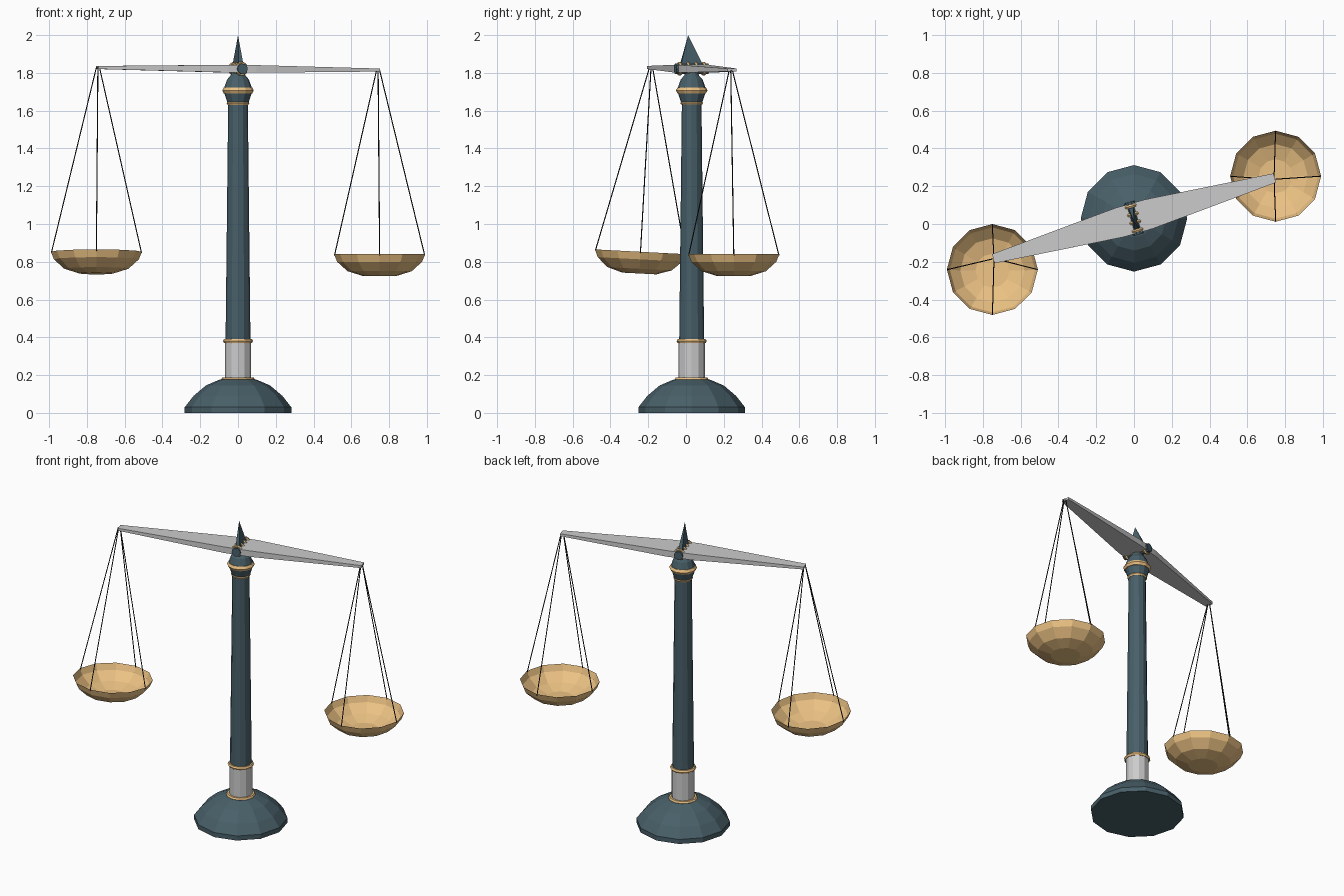
import bpy, bmesh, math
from mathutils import Vector, Matrix

if "Cube" in bpy.data.objects:
    bpy.data.objects.remove(bpy.data.objects["Cube"])

CY = 0.03                      # pillar axis offset in y
YAW = math.radians(16)         # beam heading
TILT = math.radians(0.5)


def mat(name, col):
    m = bpy.data.materials.new(name)
    m.diffuse_color = (*col, 1)
    m.use_nodes = True
    m.node_tree.nodes["Principled BSDF"].inputs["Base Color"].default_value = m.diffuse_color
    return m


DARK = mat("dark_slate", (0.065, 0.115, 0.14))
GOLD = mat("gold", (0.84, 0.54, 0.23))
BLACK = mat("black", (0.015, 0.015, 0.018))


def finish(name, bm, m=None, matrix=None):
    bmesh.ops.recalc_face_normals(bm, faces=bm.faces)
    me = bpy.data.meshes.new(name)
    bm.to_mesh(me)
    bm.free()
    ob = bpy.data.objects.new(name, me)
    bpy.context.collection.objects.link(ob)
    if m:
        me.materials.append(m)
    if matrix:
        ob.matrix_world = matrix
    return ob


def lathe(name, profile, m=None, matrix=None, n=12, caps=(True, True), closed=False):
    bm = bmesh.new()
    rings = [[bm.verts.new((r * math.cos(2 * math.pi * i / n),
                            r * math.sin(2 * math.pi * i / n), z)) for i in range(n)]
             for r, z in profile]
    pairs = list(zip(rings, rings[1:]))
    if closed:
        pairs.append((rings[-1], rings[0]))
    for a, b in pairs:
        for i in range(n):
            j = (i + 1) % n
            bm.faces.new((a[i], a[j], b[j], b[i]))
    if not closed:
        for ring, cap in zip((rings[0], rings[-1]), caps):
            if cap:
                bm.faces.new(ring)
    return finish(name, bm, m, matrix)


def ring(name, R, r, matrix, n=12):
    prof = [(R + r * math.cos(math.pi * k / 3), r * math.sin(math.pi * k / 3)) for k in range(6)]
    lathe(name, prof, GOLD, matrix, n, closed=True)


def at(x, y, z):
    return Matrix.Translation((x, y, z))


# Pillar stack
axis = at(0, CY, 0)
lathe("base", [(.282, 0), (.282, .03), (.235, .09), (.17, .145), (.10, .175), (.07, .18)], DARK, axis)
lathe("lower_collar", [(.07, .17), (.07, .38)], None, axis)
lathe("column", [(.066, .38), (.052, 1.64)], DARK, axis)
lathe("capital", [(.052, 1.63), (.072, 1.69), (.072, 1.725), (.058, 1.765), (.04, 1.785), (.03, 1.81)],
      DARK, axis)
for i, (R, r, z) in enumerate([(.077, .012, .178), (.068, .012, .38), (.05, .010, 1.64), (.066, .018, 1.707)]):
    ring(f"pillar_ring_{i}", R, r, at(0, CY, z))

# Beam: tapered bar, widest in the middle
frame = at(0, CY, 1.822) @ Matrix.Rotation(YAW, 4, 'Z') @ Matrix.Rotation(TILT, 4, 'Y')
bm = bmesh.new()
secs = []
for x, w, h in [(-.775, .025, .008), (-.08, .08, .02), (.08, .08, .02), (.775, .025, .008)]:
    secs.append([bm.verts.new((x, sy * w, sz * h)) for sy, sz in ((-1, -1), (1, -1), (1, 1), (-1, 1))])
for a, b in zip(secs, secs[1:]):
    for i in range(4):
        bm.faces.new((a[i], a[(i + 1) % 4], b[(i + 1) % 4], b[i]))
bm.faces.new(secs[0])
bm.faces.new(secs[-1])
finish("beam", bm, None, frame)

# Pivot with rings across the beam
across = frame @ Matrix.Rotation(math.pi / 2, 4, 'X')
lathe("pivot", [(.028, -.09), (.028, .09)], DARK, across, 10)
for i in range(4):
    ring(f"pivot_ring_{i}", .029, .009, across @ at(0, 0, -.066 + .044 * i), 10)

# Flattened pointed finial
bm = bmesh.new()
foot = [bm.verts.new(p) for p in ((-.014, -.065, 0), (.014, -.065, 0), (.014, .065, 0), (-.014, .065, 0))]
tip = bm.verts.new((-.005, -.018, .17))
bm.faces.new(foot)
for i in range(4):
    bm.faces.new((foot[i], foot[(i + 1) % 4], tip))
finish("finial", bm, DARK, at(0, CY, 1.83) @ Matrix.Rotation(YAW, 4, 'Z'))


def strand(name, a, b):
    d = b - a
    m = at(*a) @ d.to_track_quat('Z', 'Y').to_matrix().to_4x4()
    lathe(name, [(.003, 0), (.003, d.length)], BLACK, m, 5)


# Pans hung on four strands each
PAN = [(.09, 0), (.17, .025), (.225, .075), (.241, .115)]
for side, pos, apex, tip_x in (("left", (-.75, -.247, .738), (-.742, -.185, 1.83), -3),
                               ("right", (.75, .253, .725), (.742, .237, 1.815), 0)):
    pm = at(*pos) @ Matrix.Rotation(math.radians(tip_x), 4, 'X')
    lathe(side + "_pan", PAN, GOLD, pm, 12, caps=(True, False))
    for k in range(4):
        c, s = math.cos(k * math.pi / 2), math.sin(k * math.pi / 2)
        strand(f"{side}_strand_{k}", Vector(apex) + Vector((c, s, 0)) * .008,
               pm @ Vector((.239 * c, .239 * s, .108)))
